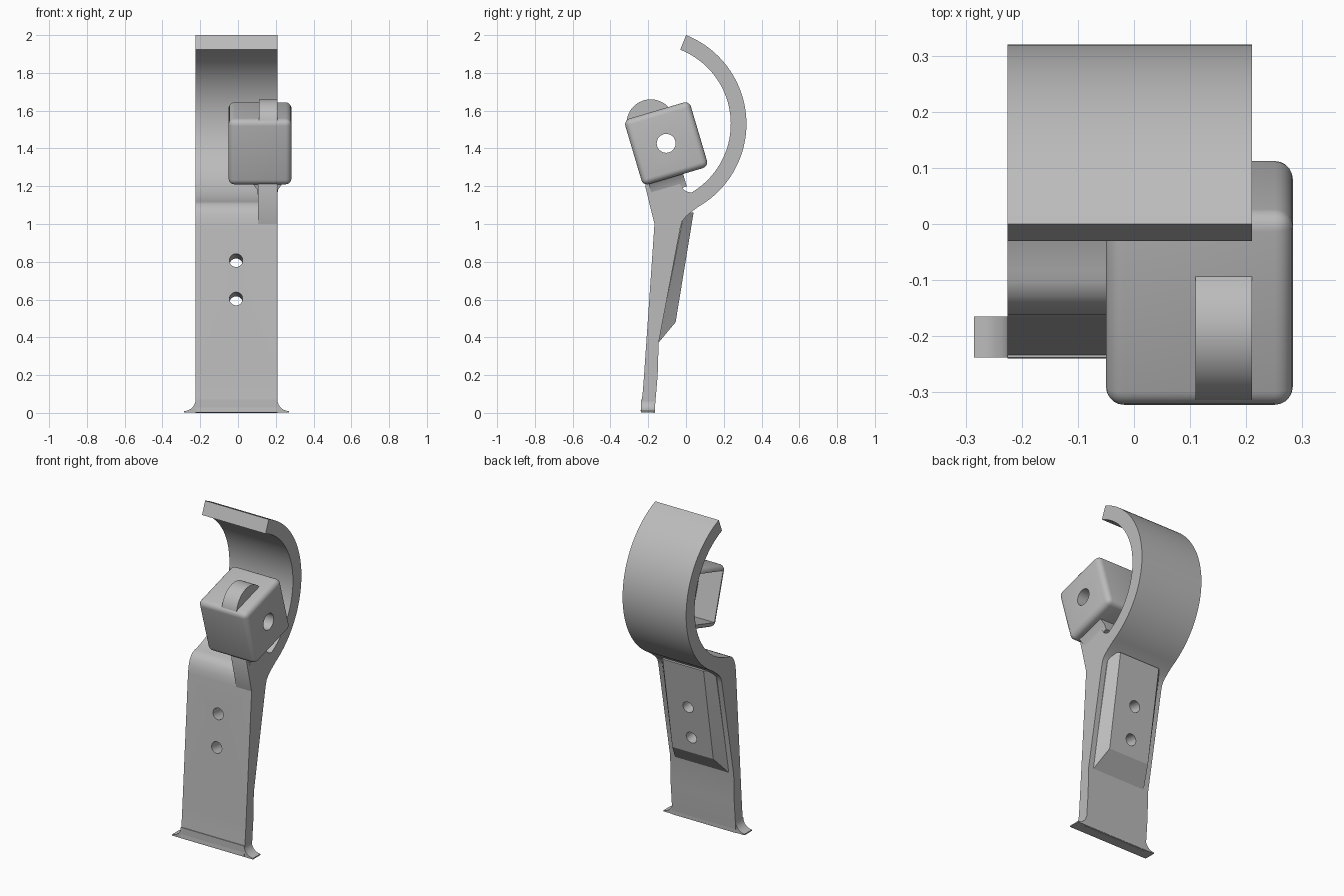
import bpy, bmesh
from math import sin, cos, radians
from mathutils import Matrix, Vector

if "Cube" in bpy.data.objects:
    bpy.data.objects.remove(bpy.data.objects["Cube"])

GREY = (0.5, 0.5, 0.5, 1)
mat = bpy.data.materials.new("plain grey")
mat.use_nodes = True
mat.diffuse_color = GREY
mat.node_tree.nodes["Principled BSDF"].inputs["Base Color"].default_value = GREY

LEFT, RIGHT, MID = -0.225, 0.21, -0.008   # strap edges and middle in x
TILT = radians(16.5)                      # lean of the block
BLOCK = Vector((0.1165, -0.105, 1.427))   # block centre


def finish(name, bm):
    bmesh.ops.recalc_face_normals(bm, faces=bm.faces)
    mesh = bpy.data.meshes.new(name)
    bm.to_mesh(mesh)
    bm.free()
    mesh.materials.append(mat)
    ob = bpy.data.objects.new(name, mesh)
    bpy.context.collection.objects.link(ob)
    return ob


def prism(name, pts, axis, a, b):
    """Extrude a closed profile along x (points y, z) or y (points x, z)."""
    bm = bmesh.new()
    place = (lambda p: (a, p[0], p[1])) if axis == "x" else (lambda p: (p[0], a, p[1]))
    face = bm.faces.new([bm.verts.new(place(p)) for p in pts])
    out = bmesh.ops.extrude_face_region(bm, geom=[face])
    move = Vector((b - a, 0, 0)) if axis == "x" else Vector((0, b - a, 0))
    for v in out["geom"]:
        if isinstance(v, bmesh.types.BMVert):
            v.co += move
    return finish(name, bm)


def box(name, size, matrix):
    bm = bmesh.new()
    bmesh.ops.create_cube(bm, size=1, matrix=matrix @ Matrix.Diagonal((*size, 1)))
    return finish(name, bm)


def rod(name, radius, length, centre, rot):
    bm = bmesh.new()
    bmesh.ops.create_cone(bm, cap_ends=True, segments=48, radius1=radius, radius2=radius,
                          depth=length, matrix=Matrix.Translation(centre) @ rot)
    return finish(name, bm)


def arc(cy, cz, r, start, end, n):
    angles = [radians(start + (end - start) * i / n) for i in range(n + 1)]
    return [(cy + r * cos(t), cz + r * sin(t)) for t in angles]


def apply(ob, kind, **settings):
    mod = ob.modifiers.new(kind.title(), kind)
    for key, value in settings.items():
        setattr(mod, key, value)
    bpy.context.view_layer.objects.active = ob
    bpy.ops.object.modifier_apply(modifier=mod.name)


def cut(ob, *cutters):
    for c in cutters:
        apply(ob, "BOOLEAN", operation="DIFFERENCE", solver="EXACT", object=c)


ALONG_X = Matrix.Rotation(radians(90), 4, "Y")
frame = Matrix.Translation(BLOCK) @ Matrix.Rotation(TILT, 4, "X")

# Strap: hooked arc running down into a slim tapering leg
profile = arc(-0.185, 1.53, 0.505, 68.5, -60, 48)
profile += [(0.03, 1.065), (0.0, 1.04), (-0.02, 1.015), (-0.03, 0.98),
            (-0.145, 0.37), (-0.15, 0.2), (-0.167, 0),
            (-0.24, 0.01), (-0.228, 0.12), (-0.222, 0.2), (-0.167, 1.0),
            (-0.162, 1.04), (-0.148, 1.08), (-0.128, 1.105)]
profile += arc(-0.185, 1.53, 0.422, -79, 68.5, 48)
strap = prism("hooked_strap", profile, "x", LEFT, RIGHT)

# Flared foot with concave sides
curve = arc(LEFT - 0.06, 0.07, 0.06, 0, -90, 8)
foot_pts = curve + [(LEFT - 0.06, 0.003)]
foot_pts += [(2 * MID - x, z) for x, z in reversed(foot_pts)]
foot = prism("flared_foot", foot_pts, "y", -0.238, -0.165)

# Raised pad with sloped sides on the back of the leg
bm = bmesh.new()
for side in (-1, 1):
    for half, y, z in ((0.185, -0.147, 0.37), (0.185, -0.035, 0.99), (0.14, -0.055, 0.48),
                       (0.14, 0.025, 0.99), (0.14, 0.04, 1.06), (0.185, -0.01, 1.06)):
        bm.verts.new((MID + side * half, y, z))
bmesh.ops.convex_hull(bm, input=bm.verts)
pad = finish("back_pad", bm)

# Two screw holes through leg and pad
drills = [rod("screw_cutter", 0.035, 0.6, (-0.01, -0.2, z),
              Matrix.Rotation(radians(82), 4, "X")) for z in (0.605, 0.81)]
for part in (strap, pad):
    cut(part, *drills)

# Stalk carrying the block, with a round notch above the arc
stalk_pts = [(-0.167, 1.0), (-0.216, 1.2), (-0.2, 1.26), (-0.03, 1.3)]
stalk_pts += arc(0.03, 1.232, 0.065, 165, 275, 12) + [(0.04, 1.1), (-0.04, 1.0)]
stalk = prism("block_stalk", stalk_pts, "x", 0.105, RIGHT)

# Collar flaring from the stalk into the block
collar = prism("stalk_collar", [(-0.05, -0.25), (-0.056, -0.21), (-0.085, -0.17),
                                (0.085, -0.17), (0.056, -0.21), (0.05, -0.25)],
               "y", -0.15, 0.04)
collar.data.transform(Matrix.Translation((0.04, 0, 0)) @ frame)

# Rounded block, open on one side, with a cross hole
block = box("rounded_block", (0.333, 0.362, 0.362), frame)
apply(block, "BEVEL", width=0.032, segments=5, limit_method="ANGLE")
pocket = box("pocket_cutter", (0.3, 0.3, 0.3), Matrix.Translation((-0.1665, 0, 0)) @ frame)
cross = rod("cross_cutter", 0.05, 1, BLOCK, ALONG_X)
cut(block, pocket, cross)

# Round knob rising from the block top
knob = rod("top_knob", 0.128, 0.1, (0.16, -0.187, 1.532), ALONG_X)
cut(knob, cross)

for helper in (*drills, pocket, cross):
    bpy.data.objects.remove(helper)

bpy.ops.object.select_all(action="DESELECT")
for part in (strap, foot, pad, stalk, collar, block, knob):
    part.select_set(True)
bpy.context.view_layer.objects.active = strap
bpy.ops.object.shade_smooth_by_angle(angle=radians(30))
